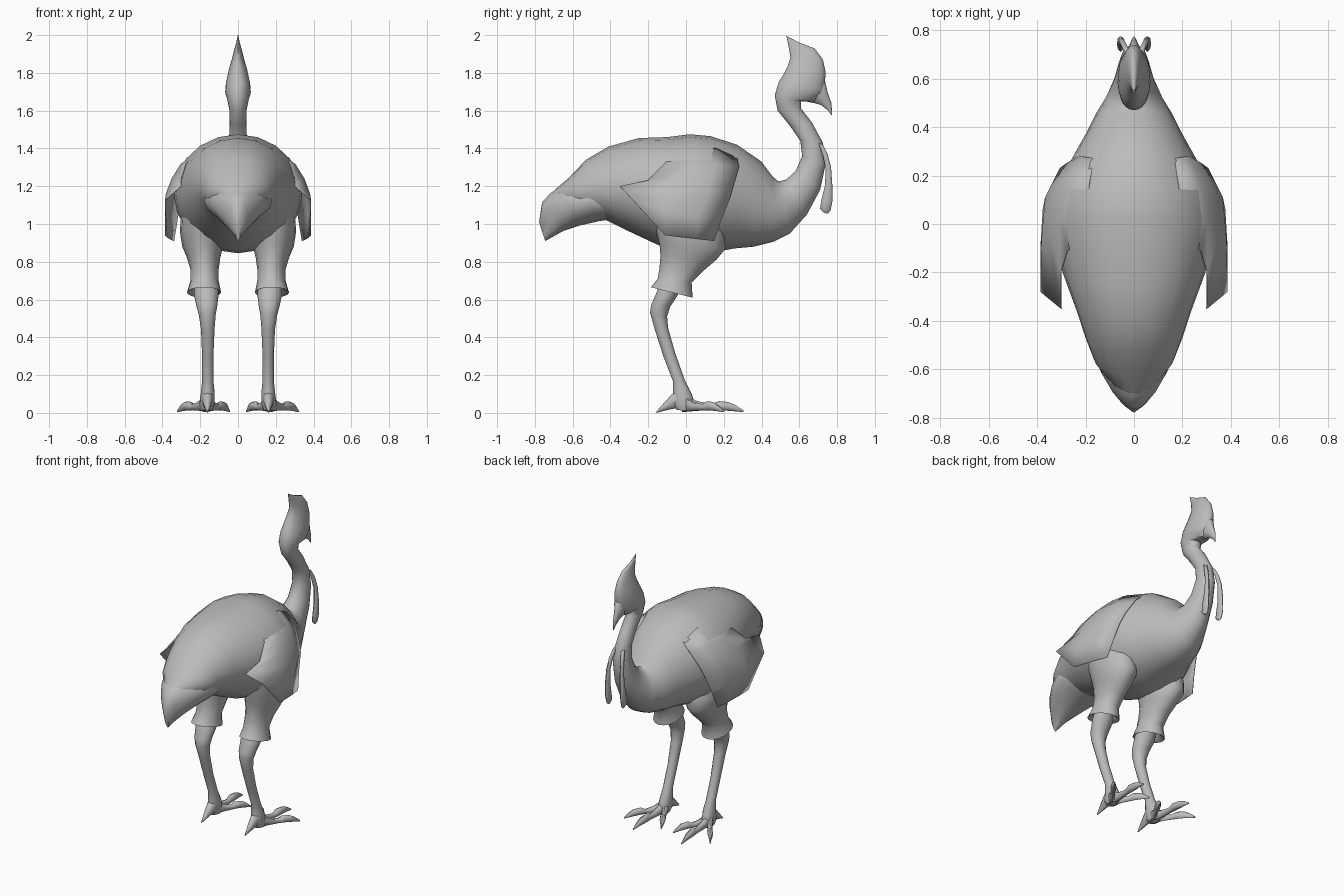
import bpy, bmesh, math

grey = bpy.data.materials.new("plain grey")
grey.diffuse_color = (0.5, 0.5, 0.5, 1)


def finish(name, bm, mirror=False, thick=0, angle=50):
    bmesh.ops.recalc_face_normals(bm, faces=bm.faces)
    me = bpy.data.meshes.new(name)
    bm.to_mesh(me)
    bm.free()
    ob = bpy.data.objects.new(name, me)
    bpy.context.collection.objects.link(ob)
    me.materials.append(grey)
    bpy.ops.object.select_all(action='DESELECT')
    ob.select_set(True)
    bpy.context.view_layer.objects.active = ob
    bpy.ops.object.shade_smooth_by_angle(angle=math.radians(angle))
    if thick:
        sol = ob.modifiers.new("thickness", 'SOLIDIFY')
        sol.thickness = thick
        sol.offset = 0
    if mirror:
        ob.modifiers.new("mirror", 'MIRROR').use_clip = False
    return ob


def loft(name, rings, sides=16, mirror=False, angle=50):
    """Skin elliptical rings: (x, y_a, z_a, y_b, z_b, half_width)."""
    bm = bmesh.new()
    loops = []
    for x, ya, za, yb, zb, hw in rings:
        loop = []
        for i in range(sides):
            a = 2 * math.pi * i / sides
            c, s = math.cos(a) / 2, math.sin(a)
            loop.append(bm.verts.new((x + hw * s,
                                      (ya + yb) / 2 + (ya - yb) * c,
                                      (za + zb) / 2 + (za - zb) * c)))
        loops.append(loop)
    for p, q in zip(loops, loops[1:]):
        for i in range(sides):
            j = (i + 1) % sides
            bm.faces.new((p[i], p[j], q[j], q[i]))
    bm.faces.new(loops[0])
    bm.faces.new(loops[-1])
    return finish(name, bm, mirror, angle=angle)


def centred(rings, x=0):
    return [(x, *r) for r in rings]


# Body, neck and crested head in one skin
loft("body_neck_head", centred([
    (-.705, 1.168, -.63, 1.09, .06), (-.69, 1.185, -.59, 1.075, .10),
    (-.62, 1.245, -.50, 1.05, .165), (-.53, 1.34, -.41, 1.015, .20),
    (-.41, 1.41, -.30, .96, .238), (-.25, 1.455, -.15, .89, .295),
    (-.10, 1.46, -.03, .855, .33), (.02, 1.475, .05, .845, .34),
    (.13, 1.465, .15, .85, .325), (.27, 1.42, .25, .87, .262),
    (.40, 1.33, .36, .88, .195), (.46, 1.25, .46, .905, .155),
    (.49, 1.225, .55, .95, .118), (.53, 1.235, .64, 1.05, .085),
    (.58, 1.28, .71, 1.18, .066), (.615, 1.36, .74, 1.32, .055),
    (.605, 1.44, .725, 1.43, .048), (.55, 1.52, .665, 1.54, .044),
    (.485, 1.60, .61, 1.61, .046), (.47, 1.68, .61, 1.65, .058),
    (.49, 1.75, .68, 1.645, .068), (.515, 1.79, .73, 1.70, .064),
    (.54, 1.84, .74, 1.80, .048), (.553, 1.88, .725, 1.87, .032),
    (.545, 1.93, .68, 1.93, .018), (.538, 1.965, .60, 1.96, .009),
    (.53, 2.0, .533, 1.995, .002)]), sides=20)

# Hooked beak
loft("beak", centred([
    (.68, 1.81, .63, 1.65, .045), (.738, 1.75, .68, 1.64, .03),
    (.752, 1.69, .715, 1.63, .02), (.77, 1.64, .752, 1.60, .009),
    (.774, 1.58, .77, 1.575, .002)]), sides=10)

# Drooping tail feathers, flowing out of the rump
loft("tail", centred([
    (-.42, 1.22, -.36, 1.03, .17), (-.56, 1.23, -.46, 1.015, .18),
    (-.66, 1.20, -.57, .99, .135), (-.715, 1.165, -.65, .963, .095),
    (-.762, 1.115, -.70, .935, .052), (-.778, 1.01, -.745, .91, .012)]),
    sides=16)

# Wattles hanging from the throat
loft("wattle", [
    (.03, .70, 1.43, .725, 1.42, .012), (.042, .725, 1.36, .75, 1.37, .012),
    (.05, .74, 1.29, .768, 1.30, .012), (.055, .735, 1.20, .775, 1.20, .014),
    (.057, .715, 1.12, .775, 1.12, .014), (.055, .71, 1.08, .765, 1.07, .012),
    (.053, .73, 1.06, .75, 1.055, .005)], sides=8, mirror=True)

# Wings: sheets flush with the back, flaring away from the flanks
rows = [
    [(.165, .27, 1.35), (.185, .16, 1.40), (.175, .03, 1.42), (.19, -.08, 1.39)],
    [(.222, .28, 1.30), (.285, .15, 1.31), (.303, .02, 1.315), (.275, -.11, 1.32)],
    [(.278, .25, 1.20), (.342, .12, 1.22), (.35, -.04, 1.24), (.302, -.20, 1.23)],
    [(.305, .23, 1.13), (.365, .11, 1.14), (.38, -.06, 1.16), (.30, -.35, 1.20)],
    [(.32, .19, 1.03), (.375, .06, 1.04), (.385, -.10, 1.08), (.385, -.28, 1.125)],
    [(.34, .15, .91), (.36, .06, .92), (.375, -.03, .93), (.385, -.11, .94)]]
bm = bmesh.new()
grid = [[bm.verts.new(p) for p in row] for row in rows]
for a, b in zip(grid, grid[1:]):
    for i in range(3):
        bm.faces.new((a[i], a[i + 1], b[i + 1], b[i]))
finish("wing", bm, mirror=True, thick=.004, angle=80)

# Feathered thighs with a flared, hollow cuff
loft("thigh", [
    (.19, -.18, 1.08, .17, 1.05, .11), (.19, -.16, .97, .20, .95, .118),
    (.187, -.14, .89, .21, .87, .108), (.182, -.135, .83, .16, .81, .088),
    (.177, -.14, .77, .09, .75, .075), (.177, -.15, .71, .03, .69, .075),
    (.18, -.185, .665, .035, .61, .09), (.18, -.155, .67, .01, .63, .065),
    (.175, -.13, .71, .0, .69, .05)], mirror=True)

# Shanks with a backward knee
loft("shank", [
    (.17, -.13, .72, -.02, .70, .06), (.168, -.155, .64, -.045, .62, .066),
    (.165, -.185, .57, -.085, .56, .055), (.163, -.19, .53, -.10, .51, .045),
    (.16, -.165, .44, -.095, .45, .036), (.16, -.12, .30, -.055, .31, .03),
    (.16, -.07, .17, -.005, .17, .03), (.16, -.07, .12, .03, .10, .036),
    (.165, -.07, .05, .05, .04, .04), (.165, -.05, .015, .04, .01, .03)],
    sides=12, mirror=True)


# Toes: knuckled and ending in a claw
def toe(name, dx, reach):
    steps = [(0, .10, .028), (.25, .062, .02), (.48, .046, .017),
             (.60, .062, .022), (.74, .058, .02), (.84, .046, .013),
             (1, .014, .003)]
    loft(name, [(.165 + dx * t, -.02 + reach * t, h, -.02 + reach * t,
                 .004 + .01 * math.sin(math.pi * t), w)
                for t, h, w in steps], sides=8, mirror=True)


toe("middle_toe", .015, .325)
toe("inner_toe", -.12, .22)
toe("outer_toe", .155, .22)

# Heel spur
loft("heel_spur", centred([
    (.0, .14, .0, .01, .032), (-.06, .115, -.05, .025, .03),
    (-.11, .06, -.10, .015, .018), (-.157, .008, -.155, 0, .003)], .162),
    sides=8, mirror=True)
